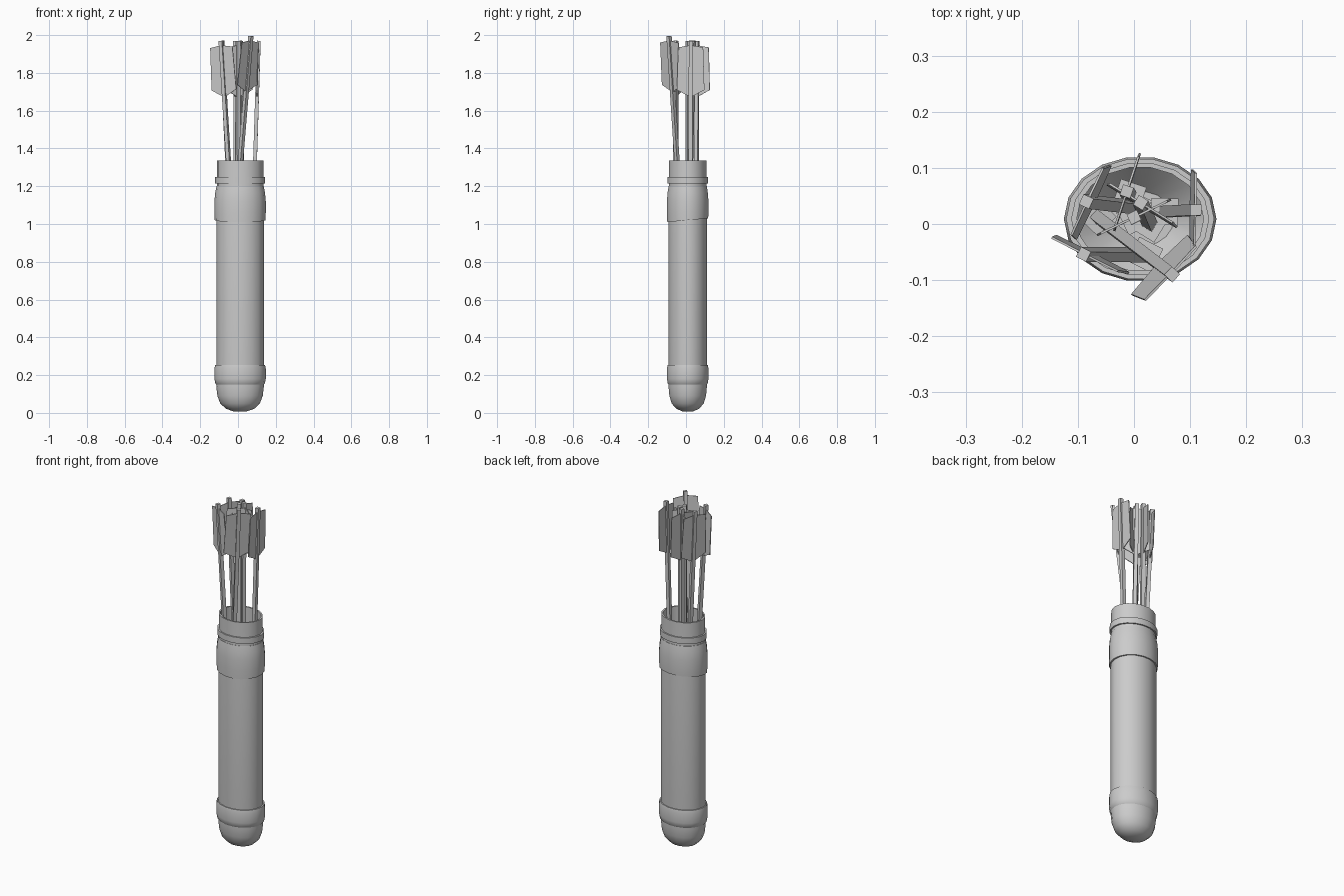
import bpy, bmesh, math
from mathutils import Vector

cube = bpy.data.objects.get("Cube")
if cube:
    bpy.data.objects.remove(cube, do_unlink=True)

grey = bpy.data.materials.new("plain_grey")
grey.use_nodes = True
GREY = (0.6, 0.6, 0.6, 1)
grey.diffuse_color = GREY
grey.node_tree.nodes["Principled BSDF"].inputs["Base Color"].default_value = GREY

CX, CY, FLAT, SIDES = 0.011, 0.009, 0.82, 18


def finish(name, bm, smooth=None):
    bmesh.ops.recalc_face_normals(bm, faces=bm.faces)
    mesh = bpy.data.meshes.new(name)
    bm.to_mesh(mesh)
    bm.free()
    mesh.materials.append(grey)
    ob = bpy.data.objects.new(name, mesh)
    bpy.context.collection.objects.link(ob)
    if smooth:
        bpy.ops.object.select_all(action='DESELECT')
        bpy.context.view_layer.objects.active = ob
        ob.select_set(True)
        bpy.ops.object.shade_smooth_by_angle(angle=math.radians(smooth))
    return ob


def lathe(name, profile, closed=False, tilt=0.0):
    """Oval lathe of (radius, z) points; tilt slopes the first ring along y."""
    bm = bmesh.new()
    rings = []
    for i, (r, z) in enumerate(profile):
        ring = []
        for k in range(SIDES):
            a = math.tau * k / SIDES
            y = r * FLAT * math.sin(a)
            dz = tilt * y if i in (0, len(profile) - 1) else 0
            ring.append(bm.verts.new((CX + r * math.cos(a), CY + y, z + dz)))
        rings.append(ring)
    pairs = list(zip(rings, rings[1:]))
    if closed:
        pairs.append((rings[-1], rings[0]))
    else:
        bm.faces.new(rings[0])
        bm.faces.new(rings[-1])
    for lo, hi in pairs:
        for k in range(SIDES):
            n = (k + 1) % SIDES
            bm.faces.new((lo[k], lo[n], hi[n], hi[k]))
    return finish(name, bm, 40)


# Hollow tube with a rounded bottom, open rim and inner wall
lathe("quiver_body", [(0.035, 0.008), (0.075, 0.022), (0.105, 0.05), (0.12, 0.09),
                      (0.126, 0.14), (0.126, 1.06), (0.123, 1.2), (0.123, 1.335),
                      (0.113, 1.335), (0.113, 0.1), (0.06, 0.05)])
# Leather bands around the tube
lathe("lower_band", [(0.12, 0.145), (0.131, 0.155), (0.136, 0.18), (0.136, 0.235),
                     (0.132, 0.253), (0.12, 0.253)], True)
lathe("upper_band", [(0.134, 1.02), (0.136, 1.06), (0.136, 1.12), (0.132, 1.165),
                     (0.125, 1.2), (0.118, 1.2), (0.118, 1.02)], True, 0.09)
lathe("rim_ring", [(0.12, 1.215), (0.132, 1.215), (0.132, 1.25), (0.12, 1.25)], True)


def arrow(number, top, foot, angle):
    """Square shaft with a pointed head and one flat vane on each side."""
    top, foot = Vector(top), Vector(foot)
    axis = (top - foot).normalized()
    side = Vector((math.cos(angle), math.sin(angle), 0))
    side = (side - axis * side.dot(axis)).normalized()
    out = axis.cross(side)
    corners = [(1, 1), (-1, 1), (-1, -1), (1, -1)]

    def square(bm, centre, h):
        return [bm.verts.new(centre + side * a * h + out * b * h) for a, b in corners]

    def bridge(bm, lo, hi):
        for k in range(4):
            n = (k + 1) % 4
            bm.faces.new((lo[k], lo[n], hi[n], hi[k]))

    bm = bmesh.new()
    lo, hi = square(bm, foot, 0.01), square(bm, top, 0.01)
    bridge(bm, lo, hi)
    bm.faces.new(lo)
    bm.faces.new(hi)
    finish(f"arrow_shaft_{number}", bm)

    bm = bmesh.new()
    base = square(bm, foot, 0.024)
    tip = bm.verts.new(foot - axis * 0.07)
    bm.faces.new(base)
    for k in range(4):
        bm.faces.new((base[k], base[(k + 1) % 4], tip))
    finish(f"arrow_head_{number}", bm)

    bm = bmesh.new()
    for s in (-1, 1):
        outline = [(0.008, 0.025), (0.066, 0.035), (0.073, 0.26), (0.008, 0.295)]
        layers = [[bm.verts.new(top - axis * d + side * w * s + out * t) for w, d in outline]
                  for t in (-0.002, 0.002)]
        bridge(bm, *layers)
        for layer in layers:
            bm.faces.new(layer)
    finish(f"arrow_vanes_{number}", bm)


# Four leaning arrows around the rim, three upright ones in the middle
arrows = [
    ((0.068, -0.09, 1.995), (-0.065, 0.012, 0.4), 0.81),
    ((-0.09, -0.054, 1.97), (0.02, -0.055, 0.2), -0.47),
    ((-0.085, 0.04, 1.97), (0.0, 0.03, 0.2), 1.13),
    ((0.11, 0.025, 1.97), (0.055, 0.022, 0.2), 1.55),
    ((-0.013, 0.058, 1.97), (-0.008, 0.05, 0.2), 1.25),
    ((0.0, 0.012, 1.97), (0.002, 0.012, 0.2), 0.45),
    ((0.012, 0.038, 1.97), (0.028, 0.0, 0.2), -0.55),
]
for i, spec in enumerate(arrows, 1):
    arrow(i, *spec)
